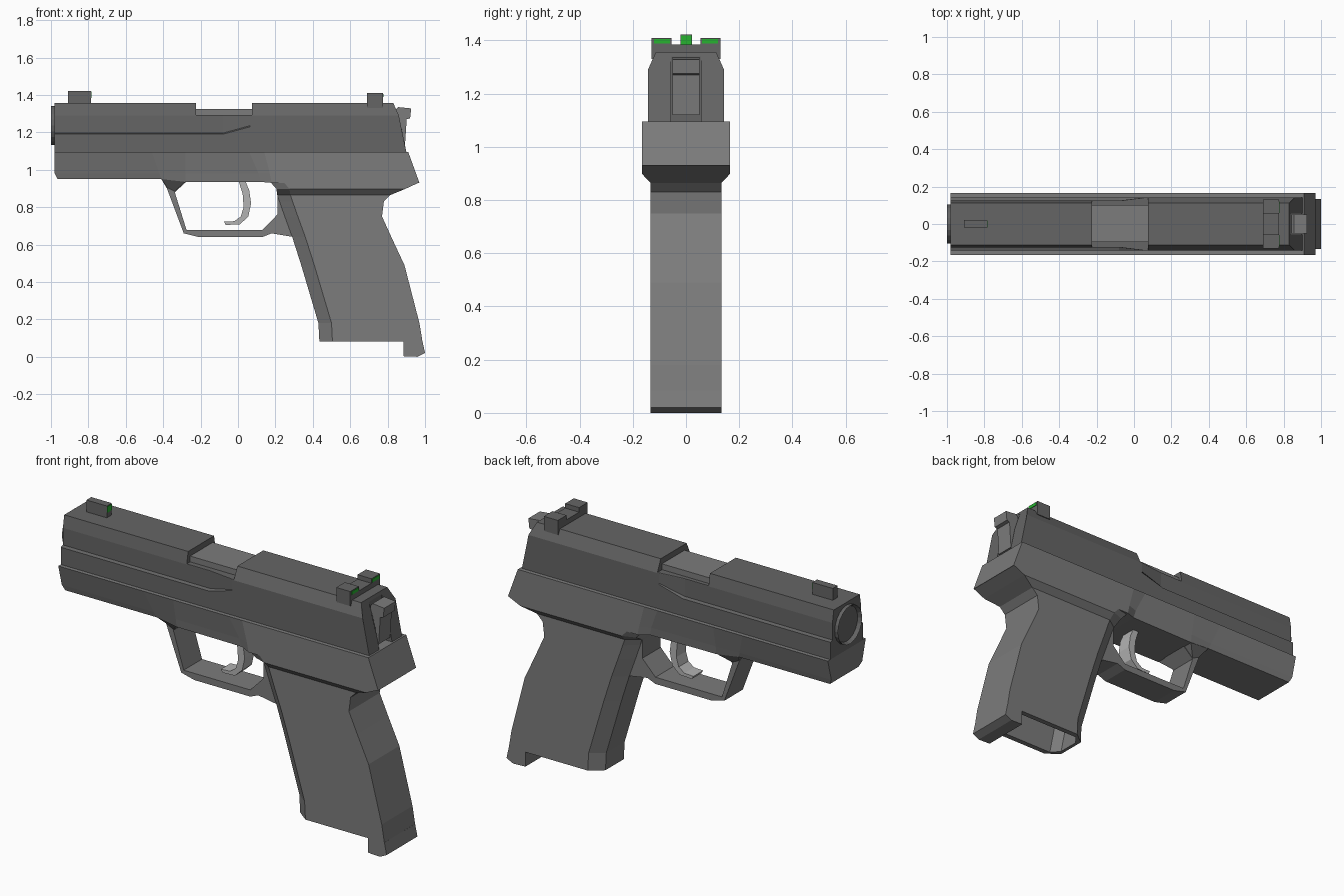
import bpy, bmesh
from math import pi
from mathutils import Matrix

if "Cube" in bpy.data.objects:
    bpy.data.objects.remove(bpy.data.objects["Cube"])


def finish(name, bm, mat=None):
    bmesh.ops.recalc_face_normals(bm, faces=bm.faces)
    me = bpy.data.meshes.new(name)
    bm.to_mesh(me)
    bm.free()
    ob = bpy.data.objects.new(name, me)
    bpy.context.collection.objects.link(ob)
    if mat:
        me.materials.append(mat)
    return ob


def loft(name, halves, mat=None):
    """Skin rings; each ring is the +y half outline, mirrored to -y."""
    bm = bmesh.new()
    rings = []
    for h in halves:
        pts = h + [(x, -y, z) for x, y, z in reversed(h)]
        rings.append([bm.verts.new(p) for p in pts])
    n = len(rings[0])
    for a, b in zip(rings, rings[1:]):
        for i in range(n):
            j = (i + 1) % n
            bm.faces.new((a[i], a[j], b[j], b[i]))
    bm.faces.new(rings[0])
    bm.faces.new(rings[-1])
    return finish(name, bm, mat)


def prism(name, profile, w, mat=None):
    """Extrude an x-z outline across y."""
    return loft_y(name, profile, -w, w, mat)


def loft_y(name, profile, y0, y1, mat=None):
    bm = bmesh.new()
    f = bm.faces.new([bm.verts.new((x, y0, z)) for x, z in profile])
    ext = bmesh.ops.extrude_face_region(bm, geom=[f])["geom"]
    bmesh.ops.translate(bm, vec=(0, y1 - y0, 0),
                        verts=[v for v in ext if isinstance(v, bmesh.types.BMVert)])
    return finish(name, bm, mat)


def box(name, x0, x1, y0, y1, z0, z1, mat=None):
    return loft_y(name, [(x0, z0), (x1, z0), (x1, z1), (x0, z1)], y0, y1, mat)


def cut(ob, cutter):
    m = ob.modifiers.new("cut", 'BOOLEAN')
    m.operation, m.object, m.solver = 'DIFFERENCE', cutter, 'EXACT'
    bpy.context.view_layer.objects.active = ob
    bpy.ops.object.modifier_apply(modifier=m.name)
    bpy.data.objects.remove(cutter)


def material(name, c):
    m = bpy.data.materials.new(name)
    m.diffuse_color = (*c, 1)
    m.use_nodes = True
    m.node_tree.nodes["Principled BSDF"].inputs["Base Color"].default_value = m.diffuse_color
    return m


dark = material("dark_grey", (0.13, 0.13, 0.13))
mid = material("mid_grey", (0.2, 0.2, 0.2))
light = material("light_grey", (0.45, 0.45, 0.45))
green = material("sight_green", (0.02, 0.45, 0.03))


# Slide: narrow above a side groove, flaring to full width behind the port
def slide_ring(xs, zg, wu):
    return [(xs[0], 0.143, 1.095), (xs[1], 0.143, zg), (xs[2], wu, zg + 0.006),
            (xs[3], wu, 1.29), (xs[4], 0.113, 1.357)]


slide = loft("slide", [slide_ring([-0.98] * 5, 1.19, 0.125),
                       slide_ring([-0.08] * 5, 1.19, 0.125),
                       slide_ring([0.065] * 5, 1.23, 0.143),
                       slide_ring([0.90, 0.872, 0.871, 0.86, 0.83], 1.23, 0.143)], dark)
cut(slide, box("port_cutter", -0.225, 0.075, -0.3, 0.3, 1.293, 1.5))
cut(slide, box("hammer_cutter", 0.835, 1.1, -0.056, 0.056, 1.05, 1.34))
box("chamber", -0.235, 0.085, -0.095, 0.102, 1.25, 1.325, mid)

# Barrel end with a recessed bore
bm = bmesh.new()
bmesh.ops.create_cone(bm, cap_ends=True, segments=20, radius1=0.105, radius2=0.105, depth=0.06,
                      matrix=Matrix.Translation((-0.97, 0, 1.237)) @ Matrix.Rotation(-pi / 2, 4, 'Y'))
face = min(bm.faces, key=lambda f: f.calc_center_median().x)
bmesh.ops.inset_region(bm, faces=[face], thickness=0.018)
bmesh.ops.translate(bm, verts=face.verts, vec=(0.035, 0, 0))
bmesh.ops.inset_region(bm, faces=[face], thickness=0.0001)
finish("barrel", bm, dark)


# Frame: dust cover with sloping sides, wider over the grip
def frame_ring(xt, xb, zm, zb, wb, xm=None):
    return [(xt, 0.165, 1.095), (xm if xm is not None else xt, 0.165 + (wb - 0.165) * (1.095 - zm) / 0.15, zm),
            (xb, wb, zb)]


loft("frame", [frame_ring(-0.98, -0.965, 0.98, 0.95, 0.125),
               frame_ring(-0.46, -0.41, 0.98, 0.95, 0.125, -0.42),
               frame_ring(-0.28, -0.28, 0.98, 0.935, 0.135),
               frame_ring(0.06, 0.12, 0.98, 0.935, 0.14, 0.11),
               frame_ring(0.14, 0.18, 0.98, 0.93, 0.165, 0.17),
               frame_ring(0.91, 0.97, 0.98, 0.93, 0.165, 0.952)], mid)

# Grip: z, front x, rear x, side half-width, front half-width
levels = [(0.932, 0.175, 0.969, 0.165, 0.15), (0.898, 0.205, 0.895, 0.165, 0.14),
          (0.865, 0.21, 0.815, 0.134, 0.085), (0.83, 0.222, 0.78, 0.134, 0.08),
          (0.75, 0.25, 0.77, 0.134, 0.08), (0.64, 0.29, 0.82, 0.134, 0.08),
          (0.49, 0.338, 0.89, 0.134, 0.08), (0.18, 0.43, 0.97, 0.134, 0.08),
          (0.083, 0.435, 0.986, 0.134, 0.08)]
grip = loft("grip", [[(xf, wf, z), (xf + 0.07, w, z), (xr, w, z)]
                     for z, xf, xr, w, wf in levels], mid)
well = [[(0.47 + s, 0.06, z), (0.51 + s, 0.105, z), (0.885 + s, 0.105, z)]
        for z, s in ((0.0, 0), (0.3, -0.06))]
cut(grip, loft("well_cutter", well))
prism("grip_heel", [(0.885, 0.085), (0.885, 0.003), (0.96, 0.0), (1.0, 0.02), (0.986, 0.085)], 0.134, mid)

# Trigger guard loop, with flared front root
prism("trigger_guard", [(-0.41, 0.95), (-0.38, 0.90), (-0.29, 0.66), (-0.21, 0.64), (0.13, 0.64),
                        (0.18, 0.66), (0.30, 0.64), (0.28, 0.80), (0.21, 0.86), (0.21, 0.76),
                        (0.13, 0.677), (-0.275, 0.677), (-0.338, 0.88), (-0.275, 0.937),
                        (-0.28, 0.96)], 0.08, mid)
loft("guard_root", [[(-0.41, 0.125, 0.952), (-0.28, 0.135, 0.937)],
                    [(-0.38, 0.08, 0.905), (-0.338, 0.08, 0.885)]], mid)

# Trigger
prism("trigger", [(0.0, 0.95), (0.025, 0.87), (0.03, 0.80), (0.015, 0.75), (-0.02, 0.725),
                  (-0.075, 0.722), (-0.065, 0.705), (0.01, 0.708), (0.055, 0.75),
                  (0.07, 0.82), (0.06, 0.89), (0.035, 0.95)], 0.042, light)

# Hammer
prism("hammer", [(0.84, 1.12), (0.842, 1.32), (0.855, 1.335), (0.926, 1.328), (0.92, 1.275),
                 (0.902, 1.27), (0.892, 1.12)], 0.05, mid)

# Sights with green markers
box("front_sight", -0.91, -0.785, -0.02, 0.022, 1.34, 1.422, dark)
box("front_sight_dot", -0.79, -0.783, -0.018, 0.02, 1.385, 1.418, green)
box("rear_sight_base", 0.69, 0.775, -0.125, 0.13, 1.335, 1.385, dark)
for s, side in ((-1, "left"), (1, "right")):
    a, b = sorted((s * 0.055, s * 0.13))
    box("rear_sight_post_" + side, 0.69, 0.775, a, b, 1.33, 1.41, dark)
    a, b = sorted((s * 0.06, s * 0.12))
    box("rear_sight_dot_" + side, 0.77, 0.778, a, b, 1.388, 1.406, green)
